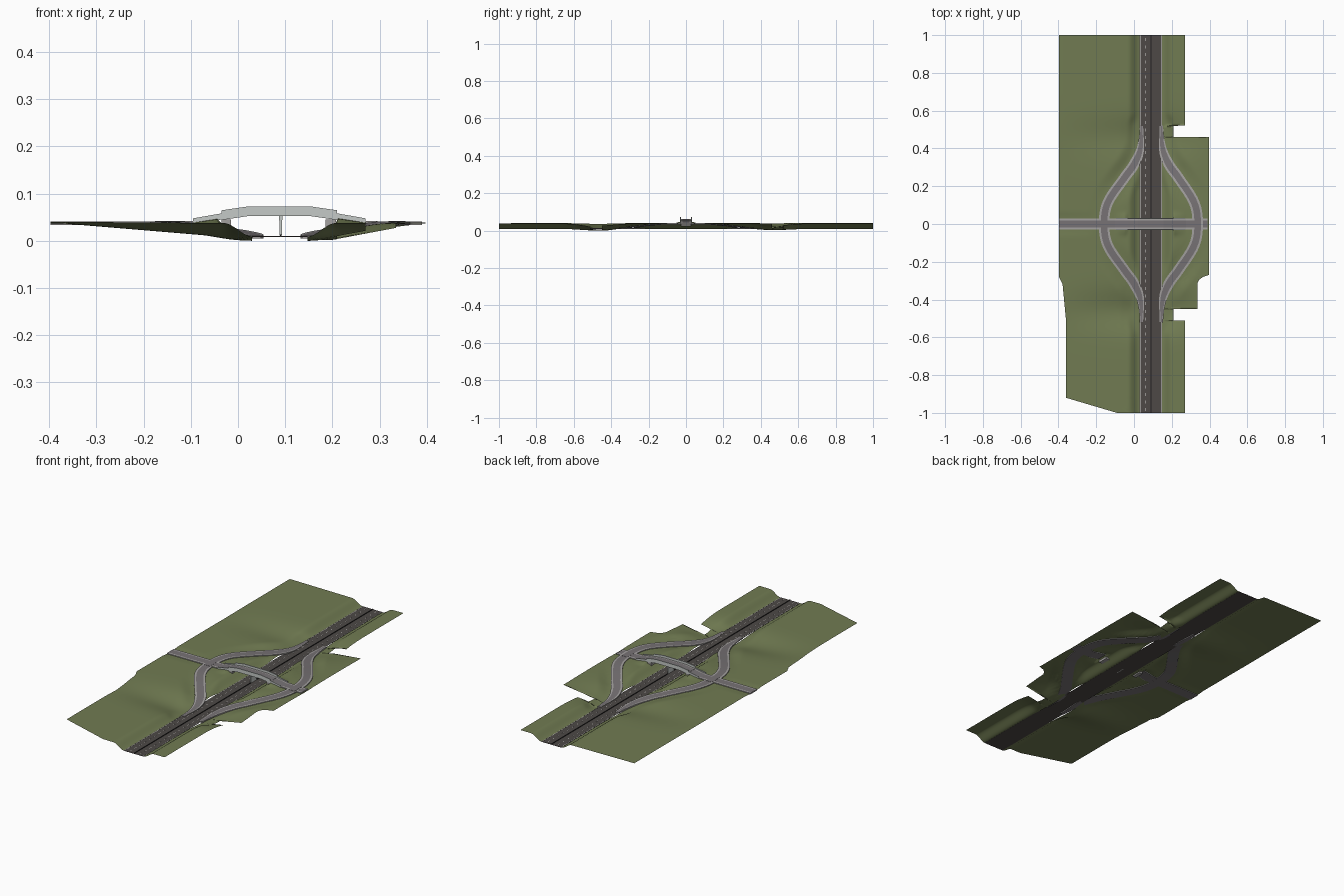
import bpy, bmesh, math
from mathutils import Vector

if "Cube" in bpy.data.objects:
    bpy.data.objects.remove(bpy.data.objects["Cube"])


def material(name, r, g, b):
    m = bpy.data.materials.new(name)
    m.diffuse_color = (r, g, b, 1)
    m.use_nodes = True
    m.node_tree.nodes["Principled BSDF"].inputs["Base Color"].default_value = m.diffuse_color
    return m


GRASS = material("grass", 0.165, 0.200, 0.085)
ASPHALT = material("dark asphalt", 0.075, 0.066, 0.062)
LANE = material("grey lane", 0.185, 0.170, 0.178)
KERB = material("kerb concrete", 0.370, 0.355, 0.350)
CONCRETE = material("pale concrete", 0.560, 0.590, 0.570)
BLACK = material("median black", 0.015, 0.014, 0.014)
WHITE = material("white paint", 0.75, 0.75, 0.73)

ROAD_L, ROAD_R, ROAD_Z = 0.03, 0.147, 0.010


def make(name, verts, faces, mats, idx=None, smooth=False, solid=True):
    me = bpy.data.meshes.new(name)
    me.from_pydata(verts, [], faces)
    for m in mats:
        me.materials.append(m)
    for i, p in enumerate(me.polygons):
        p.use_smooth = smooth
        if idx:
            p.material_index = idx[i]
    if solid:
        bm = bmesh.new()
        bm.from_mesh(me)
        bmesh.ops.recalc_face_normals(bm, faces=bm.faces)
        bm.to_mesh(me)
        bm.free()
    ob = bpy.data.objects.new(name, me)
    bpy.context.collection.objects.link(ob)
    return ob


def boxes(name, items, mat):
    """Several boxes (x0, x1, y0, y1, z0, z1) in one object."""
    v, f = [], []
    for x0, x1, y0, y1, z0, z1 in items:
        b = len(v)
        v += [(x, y, z) for x in (x0, x1) for y in (y0, y1) for z in (z0, z1)]
        f += [tuple(b + k for k in q) for q in
              ((0, 1, 3, 2), (4, 6, 7, 5), (0, 4, 5, 1), (2, 3, 7, 6), (0, 2, 6, 4), (1, 5, 7, 3))]
    return make(name, v, f, [mat])


def interp(x, pts):
    if x <= pts[0][0]:
        return pts[0][1]
    for (a, p), (b, q) in zip(pts, pts[1:]):
        if x <= b:
            return p + (q - p) * (x - a) / (b - a)
    return pts[-1][1]


def step(t):
    t = min(max(t, 0), 1)
    return t * t * (3 - 2 * t)


def sweep(name, path, section, mats, idx):
    """Sweep a closed section of (across, up) along (x, y, z, half width)."""
    v, f, mi, n = [], [], [], len(section)
    for i, (x, y, z, w) in enumerate(path):
        a, b = path[max(i - 1, 0)], path[min(i + 1, len(path) - 1)]
        d = Vector((b[0] - a[0], b[1] - a[1])).normalized()
        v += [(x - d.y * u * w, y + d.x * u * w, z + h) for u, h in section]
    for i in range(len(path) - 1):
        for k in range(n):
            j = (k + 1) % n
            f.append((i * n + k, i * n + j, (i + 1) * n + j, (i + 1) * n + k))
            mi.append(idx[k])
    f += [tuple(range(n)), tuple(range((len(path) - 1) * n, len(path) * n))]
    return make(name, v, f, mats, mi + [0, 0])


# Ramp paths: one half is given, the other is mirrored in y
def ramp_path(half):
    pts = [Vector((x, -y)) for x, y in half] + [Vector(p) for p in half[-2::-1]]
    pts = [pts[0]] + pts + [pts[-1]]
    out = []
    for i in range(1, len(pts) - 2):
        p0, p1, p2, p3 = pts[i - 1:i + 3]
        for k in range(8):
            t = k / 8
            p = 0.5 * (2 * p1 + (p2 - p0) * t + (2 * p0 - 5 * p1 + 4 * p2 - p3) * t * t
                       + (3 * p1 - p0 - 3 * p2 + p3) * t ** 3)
            out.append(p)
    out.append(pts[-1])
    return [(p.x, p.y, 0.0115 + 0.0295 * step((0.46 - abs(p.y)) / 0.38),
             0.009 + 0.019 * step((0.52 - abs(p.y)) / 0.22)) for p in out]


left_ramp = ramp_path([(0.040, 0.52), (0.034, 0.40), (0.0, 0.315), (-0.05, 0.245), (-0.138, 0.115), (-0.158, 0)])
right_ramp = ramp_path([(0.145, 0.52), (0.152, 0.40), (0.185, 0.315), (0.235, 0.245), (0.318, 0.115), (0.337, 0)])
RAMP_SECTION = [(-1, 0), (-0.62, 0), (0.62, 0), (1, 0), (1, -0.007), (-1, -0.007)]
RAMP_IDX = [0, 1, 0, 0, 1, 0]
for name, path in (("left_ramp", left_ramp), ("right_ramp", right_ramp)):
    sweep(name, path, RAMP_SECTION, [KERB, LANE], RAMP_IDX)

# Cross road: level approaches rising to the bridge
CROSS_Z = [(-0.397, 0.0405), (-0.1, 0.0415), (-0.035, 0.052), (0.02, 0.060),
           (0.155, 0.060), (0.21, 0.052), (0.275, 0.0415), (0.39, 0.0405)]
cross = [(x, 0, z, 0.029) for x, z in CROSS_Z]
sweep("cross_road_west", cross[:3], RAMP_SECTION, [KERB, LANE], RAMP_IDX)
sweep("cross_road_east", cross[5:], RAMP_SECTION, [KERB, LANE], RAMP_IDX)

# Bridge deck with parapets on both edges
DECK = [(-1, 0.0125), (-0.85, 0.0125), (-0.85, 0.001), (-0.6, 0.001), (0.6, 0.001), (0.85, 0.001),
        (0.85, 0.0125), (1, 0.0125), (1, -0.008), (-1, -0.008)]
sweep("bridge_deck", [(x, y, z, 0.031) for x, y, z, w in cross[2:6]], DECK,
      [CONCRETE, KERB, LANE], [0, 0, 1, 2, 1, 0, 0, 0, 0, 0])

# Approach parapets sloping down from the bridge
for nm, xa, xb in (("west", -0.035, -0.095), ("east", 0.21, 0.27)):
    for s in (-1, 1):
        sweep("approach_wall_%s_%s" % (nm, "south" if s < 0 else "north"),
              [(xa, s * 0.029, 0.052, 0.002), (xb, s * 0.029, 0.0415, 0.002)],
              [(-1, 0.006), (1, 0.006), (1, -0.006), (-1, -0.006)], [CONCRETE], [0] * 4)

# Junction plates where the ramps meet the cross road
boxes("junction_plates", [(-0.176, -0.140, -0.034, 0.034, 0.0400, 0.0419),
                          (0.319, 0.355, -0.034, 0.034, 0.0400, 0.0419)], LANE)

# Pier wall and abutments
sweep("bridge_pier", [(0.0905, -0.024, 0, 1), (0.0905, 0.024, 0, 1)],
      [(-0.002, 0.008), (0.002, 0.008), (0.0035, 0.053), (-0.0035, 0.053)], [CONCRETE], [0] * 4)
boxes("bridge_abutments", [(-0.035, -0.015, -0.027, 0.027, 0.026, 0.045),
                           (0.185, 0.207, -0.027, 0.027, 0.026, 0.045)], KERB)

# Highway with median barrier and lane markings
boxes("highway", [(ROAD_L, ROAD_R, -1, 1, ROAD_Z - 0.0015, ROAD_Z)], ASPHALT)
boxes("median_barrier", [(0.0885, 0.0925, -1, 1, ROAD_Z, ROAD_Z + 0.003)], BLACK)
boxes("lane_dashes", [(x, x + 0.0016, -0.99 + i * 0.04, -0.974 + i * 0.04, ROAD_Z, ROAD_Z + 0.0004)
                      for x in (0.059, 0.118) for i in range(50)], WHITE)
boxes("edge_lines", [(x, x + 0.0014, -1, 1, ROAD_Z, ROAD_Z + 0.0004) for x in (0.033, 0.1440)], WHITE)

# Terrain outline limits along y
E = 0.0004
LEFT_EDGE = [(-1, -0.09), (-0.92, -0.36), (-0.51, -0.36), (-0.32, -0.378), (-0.28, -0.397), (1, -0.397)]
RIGHT_EDGE = [(-1, 0.27), (-0.51 - E, 0.27), (-0.51, 0.21), (-0.45 - E, 0.21), (-0.45, 0.335), (-0.315, 0.335),
              (-0.295, 0.345), (-0.28, 0.365), (-0.27, 0.397), (0.46, 0.397), (0.46 + E, 0.21), (0.52, 0.21),
              (0.52 + E, 0.27), (1, 0.27)]


def ground(x, y, ramp):
    left = x < 0.09
    s = ROAD_L - x if left else x - ROAD_R          # distance from the highway
    bank = 0.009 + 0.028 * step(s / 0.06) + 0.003 * min(s / 0.4, 1)
    slope = 0.003 + 0.036 * min(s / 0.43, 1) if left else 0.004 + 0.032 * min(max(s - 0.05, 0) / 0.19, 1)
    w = math.exp(-((abs(y) - 0.46) / 0.10) ** 2) * (1.0 if y < 0 else 0.6)
    z = bank + (slope - bank) * w
    # shape the ground to meet the ramps and the cross road
    d, rz = min((math.hypot(x - p[0], y - p[1]) - p[3], p[2]) for p in ramp)
    z = rz - 0.004 + (z - rz + 0.004) * step(d / 0.07)
    if x < -0.035 or x > 0.21:
        cz = interp(x, CROSS_Z) - 0.004
        z = cz + (z - cz) * step((abs(y) - 0.03) / 0.04)
    return max(z - 0.008 * w * max(0, 1 - s / 0.1), 0)


def terrain(name, inner, edge, ramp, cols=46):
    ys = sorted({round(-1 + i / 75, 5) for i in range(151)} | {p[0] for p in edge})
    v = []
    for y in ys:
        xe = interp(y, edge)
        lo, hi = min(inner, xe), max(inner, xe)
        for c in range(cols + 1):
            x = lo + (hi - lo) * c / cols
            v.append((x, y, ground(x, y, ramp)))
    n = cols + 1
    f = [(r * n + c, r * n + c + 1, (r + 1) * n + c + 1, (r + 1) * n + c)
         for r in range(len(ys) - 1) for c in range(cols)]
    return make(name, v, f, [GRASS], smooth=True, solid=False)


terrain("left_terrain", ROAD_L, LEFT_EDGE, left_ramp)
terrain("right_terrain", ROAD_R, RIGHT_EDGE, right_ramp)
